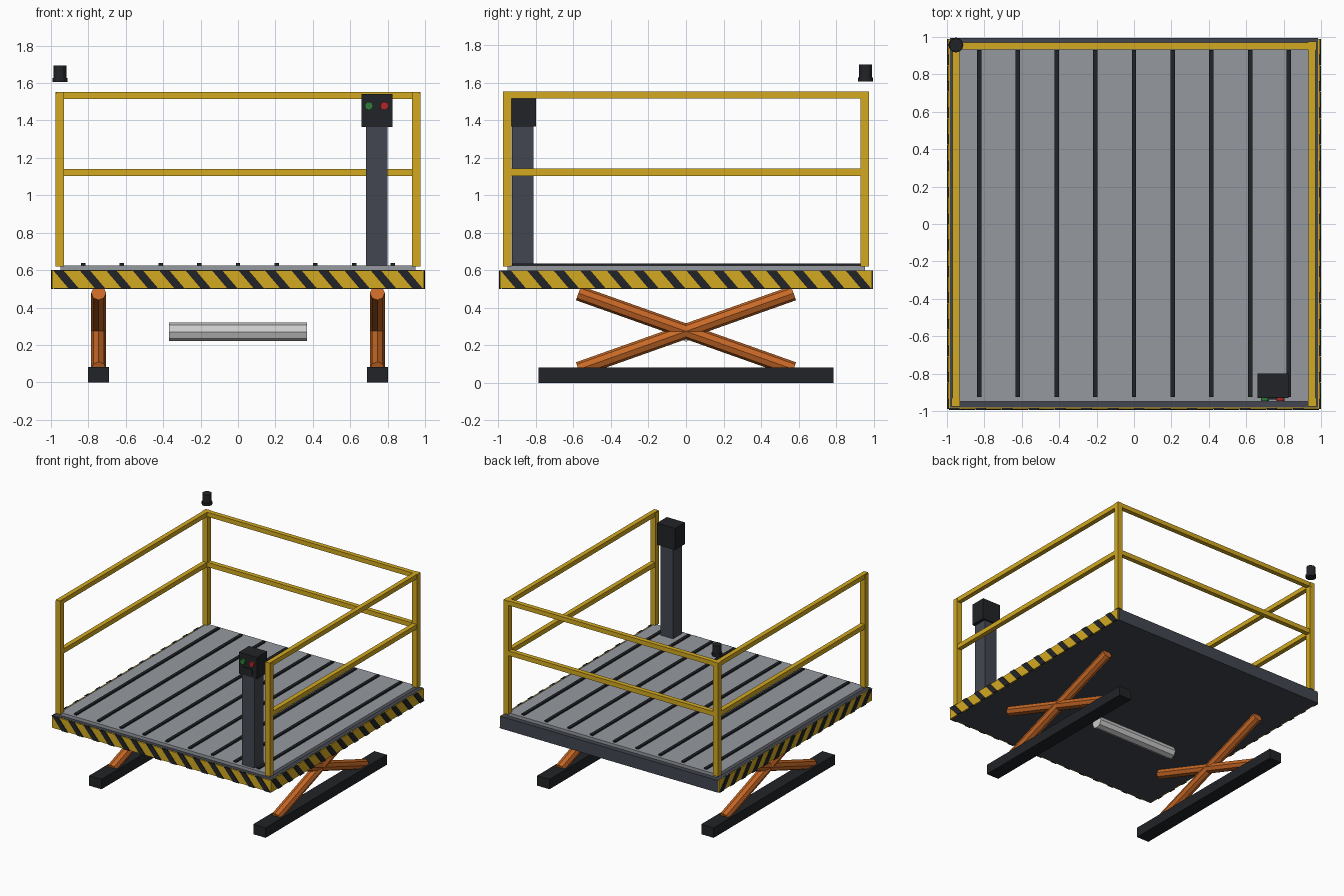
import bpy, bmesh, math
from mathutils import Vector

if "Cube" in bpy.data.objects:
    bpy.data.objects.remove(bpy.data.objects["Cube"])


def mat(name, r, g, b):
    m = bpy.data.materials.new(name)
    m.diffuse_color = (r, g, b, 1)
    m.use_nodes = True
    m.node_tree.nodes["Principled BSDF"].inputs["Base Color"].default_value = m.diffuse_color
    return m


YELLOW = mat("safety_yellow", 0.65, 0.40, 0.015)
BLACK = mat("black", 0.015, 0.017, 0.02)
DARK = mat("dark_steel", 0.055, 0.062, 0.08)
DECK = mat("deck_grey", 0.30, 0.32, 0.35)
ORANGE = mat("orange", 0.58, 0.14, 0.02)
SILVER = mat("silver", 0.60, 0.60, 0.63)
GREEN = mat("green", 0.03, 0.20, 0.04)
RED = mat("red", 0.45, 0.02, 0.02)


def finish(name, bm, material):
    bmesh.ops.recalc_face_normals(bm, faces=bm.faces)
    me = bpy.data.meshes.new(name)
    bm.to_mesh(me)
    bm.free()
    me.materials.append(material)
    ob = bpy.data.objects.new(name, me)
    bpy.context.collection.objects.link(ob)
    return ob


def box(name, x0, x1, y0, y1, z0, z1, material):
    bm = bmesh.new()
    bmesh.ops.create_cube(bm, size=1)
    for v in bm.verts:
        v.co = ((x0 + x1) / 2 + v.co.x * (x1 - x0),
                (y0 + y1) / 2 + v.co.y * (y1 - y0),
                (z0 + z1) / 2 + v.co.z * (z1 - z0))
    return finish(name, bm, material)


def rod(name, a, b, r, material, sides=8):
    a, b = Vector(a), Vector(b)
    d = b - a
    bm = bmesh.new()
    bmesh.ops.create_cone(bm, cap_ends=True, segments=sides, radius1=r,
                          radius2=r, depth=d.length)
    rot = Vector((0, 0, 1)).rotation_difference(d).to_matrix()
    for v in bm.verts:
        v.co = rot @ v.co + (a + b) / 2
    return finish(name, bm, material)


# Platform frame and deck
box("platform_frame", -0.985, 0.985, -0.98, 0.995, 0.5, 0.6, DARK)
box("deck_plate", -0.95, 0.95, -0.95, 0.955, 0.6, 0.625, DECK)
for i in range(9):
    x = (i - 4) * 0.207
    box(f"deck_grip_strip_{i}", x - 0.012, x + 0.012, -0.925, 0.93, 0.62, 0.637, BLACK)

# Hazard panels on front, left and right
box("hazard_panel_front", -0.995, 0.995, -0.99, -0.975, 0.502, 0.598, YELLOW)
for s, side in ((-1, "left"), (1, "right")):
    box(f"hazard_panel_{side}", min(s * 0.98, s * 0.995), max(s * 0.98, s * 0.995),
        -0.99, 0.99, 0.502, 0.598, YELLOW)


def stripes(name, place):
    """Slanted stripes; place(u, z, depth) maps panel coordinates to space."""
    bm = bmesh.new()
    n, half = 14, 0.99
    for i in range(n):
        u = -half + (i + 0.5) * 2 * half / n
        prof = [(u - 0.07, 0.6), (u - 0.015, 0.6), (u + 0.07, 0.5), (u + 0.015, 0.5)]
        rings = [[bm.verts.new(place(p, z, d)) for p, z in prof] for d in (0, 1)]
        bm.faces.new(rings[0])
        bm.faces.new(rings[1])
        for k in range(4):
            j = (k + 1) % 4
            bm.faces.new((rings[0][k], rings[0][j], rings[1][j], rings[1][k]))
    finish(name, bm, BLACK)


stripes("hazard_stripes_front", lambda u, z, d: (u, -0.985 - 0.01 * d, z))
stripes("hazard_stripes_right", lambda u, z, d: (0.99 + 0.01 * d, u, z))
stripes("hazard_stripes_left", lambda u, z, d: (-0.99 - 0.01 * d, u, z))

# Guard rails: corner posts, then top and middle rails on three sides
P, H, R = 0.952, 0.0225, 0.019
for sx, side in ((-1, "left"), (1, "right")):
    x = sx * P
    for y, end in ((-P, "front"), (P, "back")):
        box(f"post_{end}_{side}", x - H, x + H, y - H, y + H, 0.62, 1.545, YELLOW)
    box(f"top_rail_{side}", x - R, x + R, -0.975, 0.975, 1.515, 1.552, YELLOW)
    box(f"middle_rail_{side}", x - R, x + R, -P, P, 1.103, 1.141, YELLOW)
box("top_rail_back", -0.975, 0.975, P - R, P + R, 1.515, 1.552, YELLOW)
box("middle_rail_back", -P, P, P - R, P + R, 1.103, 1.141, YELLOW)

# Control column with panel box, buttons and slot
box("control_column", 0.685, 0.80, -0.928, -0.812, 0.62, 1.38, DARK)
box("control_box", 0.66, 0.825, -0.93, -0.80, 1.365, 1.542, BLACK)
rod("start_button", (0.70, -0.92, 1.478), (0.70, -0.947, 1.478), 0.022, GREEN, 12)
rod("stop_button", (0.783, -0.92, 1.478), (0.783, -0.947, 1.478), 0.022, RED, 12)
box("control_switch_plate", 0.70, 0.785, -0.938, -0.92, 1.39, 1.433, BLACK)

# Warning beacon above the back left post
rod("beacon_base", (-P, 0.957, 1.605), (-P, 0.957, 1.627), 0.04, BLACK, 12)
rod("beacon_lamp", (-P, 0.957, 1.625), (-P, 0.957, 1.695), 0.035, BLACK, 12)

# Scissor legs on base runners
for s, side in ((-1, "left"), (1, "right")):
    x = s * 0.745
    box(f"base_runner_{side}", x - 0.056, x + 0.056, -0.785, 0.785, 0, 0.082, BLACK)
    rod(f"scissor_arm_rising_{side}", (x, -0.573, 0.072), (x, 0.573, 0.478), 0.04, ORANGE)
    rod(f"scissor_arm_falling_{side}", (x, -0.573, 0.478), (x, 0.573, 0.072), 0.04, ORANGE)

# Lift cylinder between the scissor pairs
rod("lift_cylinder", (-0.37, 0, 0.27), (0.37, 0, 0.27), 0.05, SILVER)
